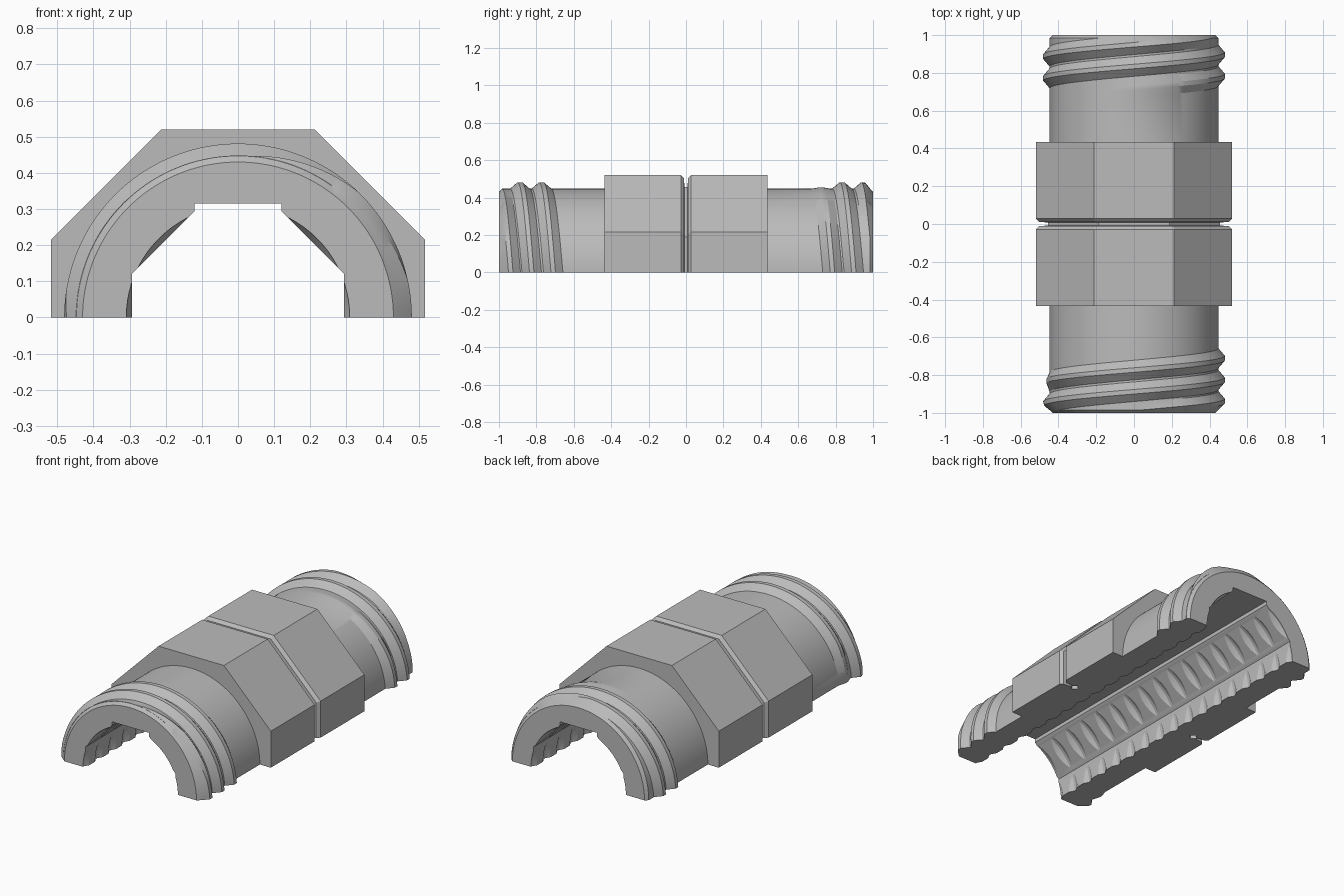
import bpy, bmesh
from math import pi, cos, sin, radians

if "Cube" in bpy.data.objects:
    bpy.data.objects.remove(bpy.data.objects["Cube"])

grey = bpy.data.materials.new("plain grey")
grey.use_nodes = True
grey.diffuse_color = (0.5, 0.5, 0.5, 1)
grey.node_tree.nodes["Principled BSDF"].inputs["Base Color"].default_value = (0.5, 0.5, 0.5, 1)


def make_object(name, bm):
    bmesh.ops.remove_doubles(bm, verts=bm.verts, dist=1e-5)
    bmesh.ops.recalc_face_normals(bm, faces=bm.faces)
    mesh = bpy.data.meshes.new(name)
    bm.to_mesh(mesh)
    bm.free()
    mesh.materials.append(grey)
    obj = bpy.data.objects.new(name, mesh)
    bpy.context.collection.objects.link(obj)
    return obj


def loft(name, sections, ring=False):
    """Skin a row of closed sections; cap both ends unless it is a ring."""
    bm = bmesh.new()
    rows = [[bm.verts.new(p) for p in s] for s in sections]
    pairs = list(zip(rows, rows[1:]))
    if ring:
        pairs.append((rows[-1], rows[0]))
    else:
        bm.faces.new(rows[0])
        bm.faces.new(rows[-1])
    for a, b in pairs:
        for i in range(len(a)):
            j = (i + 1) % len(a)
            bm.faces.new((a[i], a[j], b[j], b[i]))
    return make_object(name, bm)


def turn(points, angle):
    return [(r * cos(angle), y, r * sin(angle)) for y, r in points]


# Half pipe with helical threads at both ends
PIPE_R, TIP_R, CREST = 0.447, 0.43, 0.034
PITCH, STEPS = 0.115, 72


def pipe_section(t):
    """Lengthwise outline at t = 0 (left edge) to 1 (right edge)."""
    shift = PITCH * (0.5 - t) * 1.1
    pts = [(-1, 0), (-1, TIP_R), (-0.985, PIPE_R)]
    for mid in (-1.0, -0.888, -0.773, 0.72, 0.834, 0.949):
        grow = 1.0
        if mid == 0.72:
            grow = max(0.0, min(1.0, (0.6 - t) * 2))
        if mid == -0.773:
            grow = min(1.0, (1.1 - t) * 4)
        for off, h in ((-0.052, 0), (-0.012, 1), (0.012, 1), (0.052, 0)):
            y = max(-0.985, min(0.985, mid + shift + off))
            limit = TIP_R + 1.2 * (1 - abs(y))
            pts.append((y, min(PIPE_R + CREST * h * grow, max(limit, PIPE_R))))
    return pts + [(0.985, PIPE_R), (1, TIP_R), (1, 0)]


connector = loft("threaded_half_pipe",
                 [turn(pipe_section(i / STEPS), pi * i / STEPS) for i in range(STEPS + 1)])

# Faceted collar with a chamfered groove around its middle
outline = [(0.518, 0), (0.518, 0.215), (0.213, 0.52),
           (-0.213, 0.52), (-0.518, 0.215), (-0.518, 0)]
half = [(0.435, 1), (0.028, 1), (0.011, 0.968), (0.008, 0.88)]
stations = [(-y, s) for y, s in half] + half[::-1]
collar = loft("collar", [[(x * s, y, z * s) for x, z in outline] for y, s in stations])

# Octagonal bore with a raised flat channel in its roof
A, C = 0.293, 0.121
bore_outline = [(A, -0.2), (A, C), (C, A), (C, 0.315),
                (-C, 0.315), (-C, A), (-A, C), (-A, -0.2)]
bore = loft("bore_cutter", [[(x, y, z) for x, z in bore_outline] for y in (-1.1, 1.1)])

# Ring grooves that notch the bore's facets
pts = [(-1.0625, 0)]
for k in range(17):
    y = -1 + k * 0.125
    pts += [(y - 0.0625, 0.278), (y - 0.008, 0.309), (y + 0.008, 0.309)]
pts += [(1.0625, 0.278), (1.0625, 0)]
bm = bmesh.new()
N = 96
rows = [[bm.verts.new(p) for p in turn(pts[1:-1], 2 * pi * (i + 0.5) / N)] for i in range(N)]
for a, b in zip(rows, rows[1:] + rows[:1]):
    for i in range(len(a) - 1):
        bm.faces.new((a[i], a[i + 1], b[i + 1], b[i]))
for end in (0, -1):
    bm.faces.new([r[end] for r in rows])
grooves = make_object("groove_cutter", bm)

# Diamond-section channel hidden in the collar, open at the cut faces
diamond = [(0, 0.405), (0.022, 0.43), (0, 0.455), (-0.022, 0.43)]
channel = loft("channel_cutter",
               [turn(diamond, 2 * pi * (i + 0.5) / 64) for i in range(64)], ring=True)

# Join the parts and cut the openings
bpy.context.view_layer.objects.active = connector
for tool, kind in ((collar, 'UNION'), (bore, 'DIFFERENCE'),
                   (grooves, 'DIFFERENCE'), (channel, 'DIFFERENCE')):
    tool.hide_render = True
    mod = connector.modifiers.new(tool.name, 'BOOLEAN')
    mod.operation, mod.object, mod.solver = kind, tool, 'EXACT'
    bpy.ops.object.modifier_apply(modifier=mod.name)
    bpy.data.objects.remove(tool)

connector.name = "half_pipe_coupling"
bpy.ops.object.select_all(action='DESELECT')
connector.select_set(True)
bpy.ops.object.shade_smooth_by_angle(angle=radians(25))
